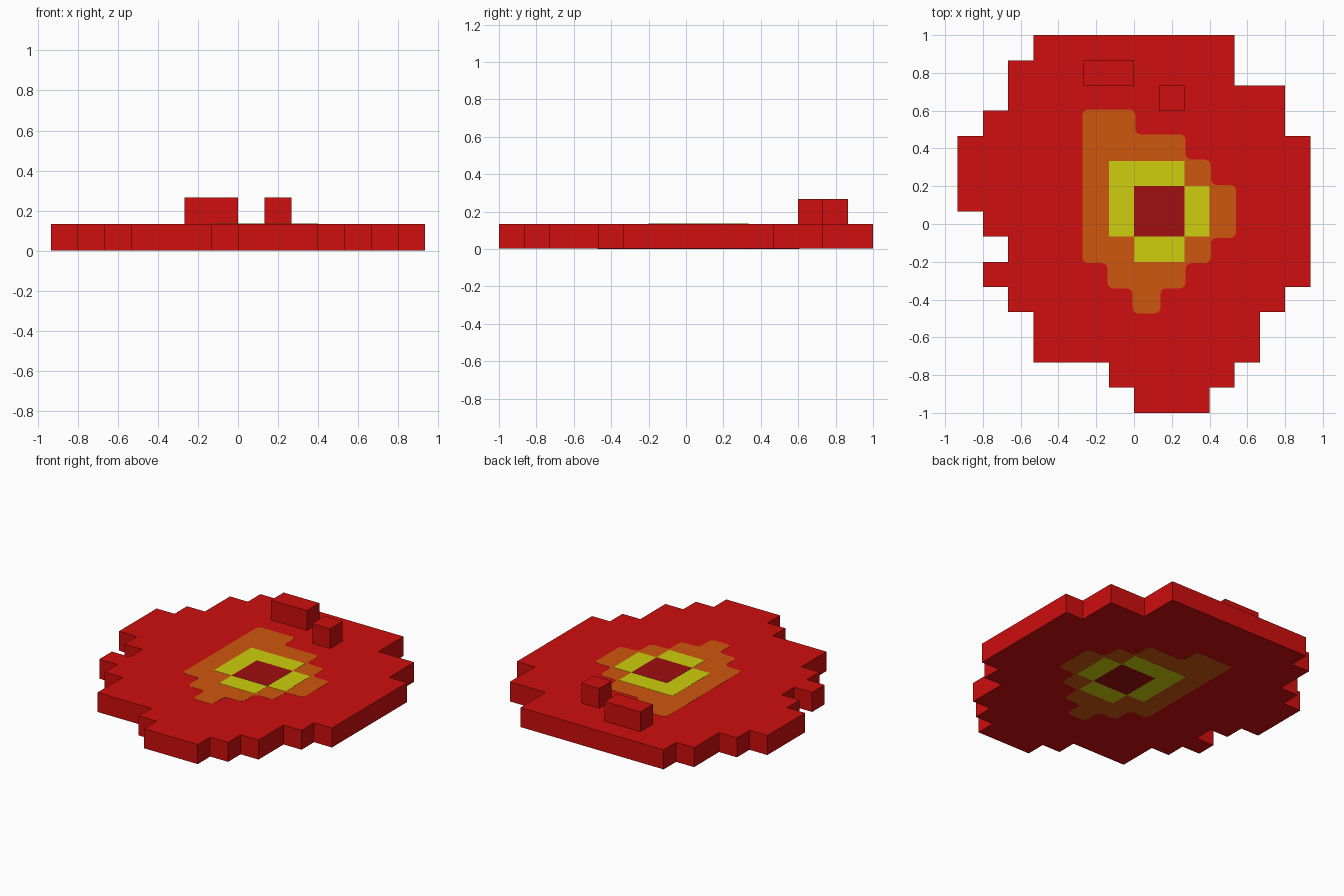
import bpy
import bmesh

cube = bpy.data.objects.get("Cube")
if cube:
    bpy.data.objects.remove(cube, do_unlink=True)

U = 2 / 15        # size of one grid cell
STEP = 0.001      # how far each inlay stands proud of the layer around it


def make_material(name, rgb):
    mat = bpy.data.materials.new(name)
    mat.use_nodes = True
    mat.diffuse_color = (*rgb, 1)
    bsdf = mat.node_tree.nodes["Principled BSDF"]
    bsdf.inputs["Base Color"].default_value = (*rgb, 1)
    bsdf.inputs["Roughness"].default_value = 0.9
    return mat


red = make_material("red", (0.62, 0.0044, 0.0044))
orange = make_material("orange", (0.62, 0.095, 0.0044))
yellow = make_material("yellow", (0.62, 0.62, 0.0044))
dark_red = make_material("dark red", (0.35, 0.0044, 0.0055))


def outline(first_row, spans, grow=0.0):
    """Stepped outline around rows of cells, each given as (left, right)."""
    def side(index, sign):
        edge = [s[index] for s in spans]
        pts = [(edge[0] * U + sign * grow, -1 + first_row * U - grow)]
        for k in range(1, len(edge)):
            a, b = edge[k - 1], edge[k]
            if a != b:
                y = -1 + (first_row + k) * U
                y += grow if (a - b) * sign > 0 else -grow
                pts += [(a * U + sign * grow, y), (b * U + sign * grow, y)]
        top = -1 + (first_row + len(edge)) * U + grow
        return pts + [(edge[-1] * U + sign * grow, top)]
    return side(1, 1) + side(0, -1)[::-1]


def slab(name, points, z0, z1, mat, rounding=0.0):
    """Extrude an outline from z0 to z1, optionally with rounded corners."""
    bm = bmesh.new()
    bm.faces.new([bm.verts.new((x, y, z0)) for x, y in points])
    if rounding:
        bmesh.ops.bevel(bm, geom=bm.verts[:], offset=rounding, segments=3,
                        profile=0.5, affect='VERTICES')
    ext = bmesh.ops.extrude_face_region(bm, geom=bm.faces[:])
    moved = [g for g in ext["geom"] if isinstance(g, bmesh.types.BMVert)]
    bmesh.ops.translate(bm, verts=moved, vec=(0, 0, z1 - z0))
    bmesh.ops.recalc_face_normals(bm, faces=bm.faces[:])
    mesh = bpy.data.meshes.new(name)
    bm.to_mesh(mesh)
    bm.free()
    mesh.materials.append(mat)
    obj = bpy.data.objects.new(name, mesh)
    bpy.context.collection.objects.link(obj)
    return obj


# Stepped red slab, rows from front to back
base_rows = [(0, 3), (-1, 4), (-4, 5), (-4, 5), (-5, 6), (-6, 7), (-5, 7),
             (-6, 7), (-7, 7), (-7, 7), (-7, 7), (-6, 6), (-5, 6), (-5, 4),
             (-4, 4)]
slab("base", outline(0, base_rows), 2 * STEP, U, red)

# Coloured rings, running through the slab so they show above and below
orange_rows = [(0, 1), (-1, 2), (-2, 3), (-2, 4), (-2, 4), (-2, 3), (-2, 2),
               (-2, 0)]
slab("orange_ring", outline(4, orange_rows, 0.007), STEP, U + STEP, orange, 0.03)

yellow_rows = [(0, 2), (-1, 3), (-1, 3), (-1, 2)]
slab("yellow_ring", outline(6, yellow_rows), 0.5 * STEP, U + 2 * STEP, yellow)

slab("dark_centre", outline(7, [(0, 2), (0, 2)]), 0, U + 3 * STEP, dark_red)

# Raised blocks near the back edge
slab("long_block", outline(13, [(-2, 0)]), U, 2 * U, red)
slab("small_block", outline(12, [(1, 2)]), U, 2 * U, red)
